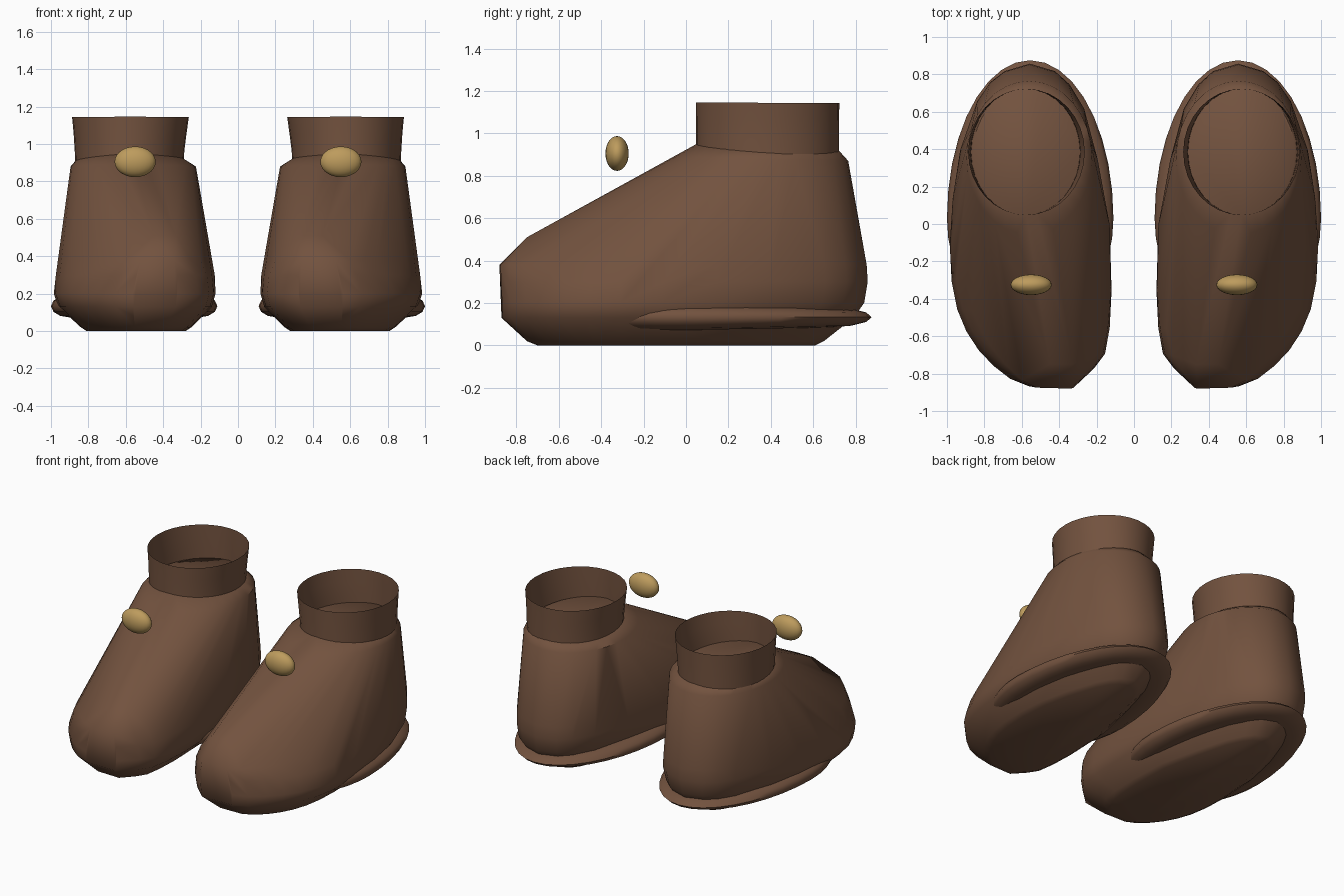
import bpy, bmesh, math
from mathutils import Vector

cube = bpy.data.objects.get("Cube")
if cube:
    bpy.data.objects.remove(cube, do_unlink=True)


def material(name, color):
    mat = bpy.data.materials.new(name)
    mat.use_nodes = True
    mat.diffuse_color = color
    bsdf = next(n for n in mat.node_tree.nodes if n.type == "BSDF_PRINCIPLED")
    bsdf.inputs["Base Color"].default_value = color
    bsdf.inputs["Roughness"].default_value = 0.8
    return mat


LEATHER = material("brown leather", (0.17, 0.085, 0.049, 1))
BRASS = material("brass", (0.51, 0.33, 0.11, 1))

# Plan outline of the left shoe, from the heel round the inner side to the toe
OUTLINE = [(.56, .86), (.42, .82), (.34, .75), (.26, .62), (.19, .35), (.13, 0),
           (.115, -.35), (.125, -.55), (.15, -.69), (.21, -.77), (.32, -.87),
           (.56, -.865), (.66, -.825), (.75, -.755), (.83, -.67), (.895, -.57),
           (.945, -.45), (.975, -.3), (.985, -.1), (.975, .15), (.94, .4),
           (.85, .66), (.78, .76), (.70, .82)]

# Body levels: height, x and y extents of the outline, narrowing of heel and toe
LEVELS = [(0, .28, .81, -.70, .61, .4, 0), (.02, .25, .84, -.75, .65, .4, 0),
          (.08, .20, .90, -.815, .72, .35, 0), (.13, .14, .96, -.87, .79, .22, 0),
          (.20, .12, .985, -.872, .84, .1, 0), (.30, .115, .98, -.876, .857, .04, .1),
          (.38, .13, .97, -.88, .852, 0, .25)]


def finish(obj, name, mat, angle=45):
    obj.name = obj.data.name = name
    obj.data.materials.clear()
    obj.data.materials.append(mat)
    bpy.ops.object.select_all(action="DESELECT")
    obj.select_set(True)
    bpy.context.view_layer.objects.active = obj
    bpy.ops.object.shade_smooth_by_angle(angle=math.radians(angle))


def mesh_object(bm, name, mat, angle=45):
    bmesh.ops.recalc_face_normals(bm, faces=bm.faces[:])
    mesh = bpy.data.meshes.new(name)
    bm.to_mesh(mesh)
    bm.free()
    obj = bpy.data.objects.new(name, mesh)
    bpy.context.collection.objects.link(obj)
    finish(obj, name, mat, angle)


def ellipse(cx, cy, rx, ry, z_front, z_back, dip=0, n=32):
    """Ring whose height runs from z_front to z_back, lowered at its sides."""
    ring = []
    for i in range(n):
        a = math.tau * i / n
        t = (1 + math.sin(a)) / 2
        z = z_front + (z_back - z_front) * t - dip * abs(math.cos(a))
        ring.append(Vector((cx + rx * math.cos(a), cy + ry * math.sin(a), z)))
    return ring


def level(z, x0, x1, y0, y1, heel, toe):
    xs, ys = zip(*OUTLINE)
    fit = lambda v, src, lo, hi: lo + (v - min(src)) / (max(src) - min(src)) * (hi - lo)
    ring = []
    for px, py in OUTLINE:
        x, y = fit(px, xs, x0, x1), fit(py, ys, y0, y1)
        # The heel narrows to the middle, the toe towards the inner side
        mid, taper = ((x0 + x1) / 2, heel) if y > 0 else (.38, toe)
        ring.append(Vector((mid + (x - mid) * (1 - taper * abs(y)), y, z)))
    return ring


def body(side, name):
    points = [p for lv in LEVELS for p in level(*lv)]
    # Blunt toe cap and ankle shoulder
    points += [Vector((x, -.75, .51)) for x in (.33, .38, .45)]
    points += ellipse(.56, .355, .335, .41, .89, .87)
    points += ellipse(.575, .385, .285, .335, .95, .92, .014)
    bm = bmesh.new()
    for p in points:
        bm.verts.new((p.x * side, p.y, p.z))
    bmesh.ops.convex_hull(bm, input=bm.verts[:])
    loose = [v for v in bm.verts if not v.link_faces]
    bmesh.ops.delete(bm, geom=loose, context="VERTS")
    mesh_object(bm, name, LEATHER, 50)


def collar(side, name):
    rings = [ellipse(.58, .385, .29, .337, .88, .88),
             ellipse(.58, .385, .293, .337, .97, .96),
             ellipse(.577, .385, .302, .337, 1.06, 1.055),
             ellipse(.575, .385, .312, .338, 1.146, 1.142)]
    bm = bmesh.new()
    loops = [[bm.verts.new((p.x * side, p.y, p.z)) for p in r] for r in rings]
    for low, high in zip(loops, loops[1:]):
        for i in range(len(low)):
            j = (i + 1) % len(low)
            bm.faces.new((low[i], low[j], high[j], high[i]))
    mesh_object(bm, name, LEATHER)


def welt(side, name):
    # Flattened ring, long and thin at the heel, its short front inside the body
    bpy.ops.mesh.primitive_torus_add(major_segments=36, minor_segments=12,
                                     major_radius=.345, minor_radius=.1)
    obj = bpy.context.object
    for v in obj.data.vertices:
        stretch = 1.9 if v.co.y > 0 else 1.35
        thick = .6 - .35 * max(0, v.co.y)
        v.co = (v.co.x + .555 * side, v.co.y * stretch + .03, v.co.z * thick + .133)
    finish(obj, name, LEATHER, 60)


def button(side, name):
    bpy.ops.mesh.primitive_uv_sphere_add(segments=24, ring_count=14, radius=1)
    obj = bpy.context.object
    for v in obj.data.vertices:
        v.co = (v.co.x * .11 + .55 * side, v.co.y * .055 - .325, v.co.z * .082 + .905)
    finish(obj, name, BRASS, 60)


for side, label in ((1, "left"), (-1, "right")):
    body(side, label + "_shoe_body")
    collar(side, label + "_ankle_collar")
    welt(side, label + "_sole_welt")
    button(side, label + "_button")
